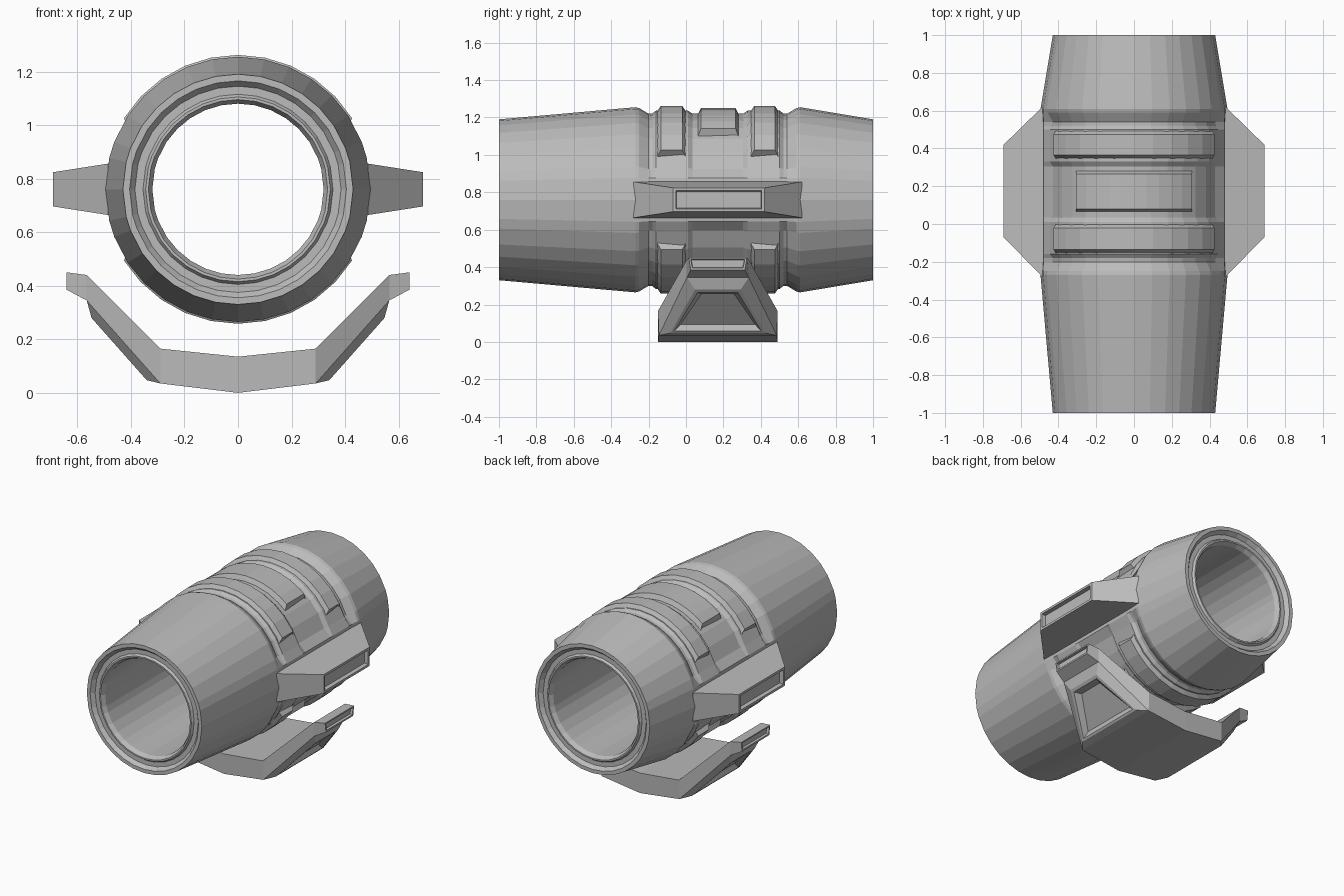
import bpy, bmesh, math

if "Cube" in bpy.data.objects:
    bpy.data.objects.remove(bpy.data.objects["Cube"])

grey = bpy.data.materials.new("mid_grey")
grey.diffuse_color = (0.5, 0.5, 0.5, 1)
grey.use_nodes = True
grey.node_tree.nodes["Principled BSDF"].inputs["Base Color"].default_value = grey.diffuse_color
CZ = 0.76  # height of the tube axis


def finish(name, bm):
    bmesh.ops.recalc_face_normals(bm, faces=bm.faces)
    me = bpy.data.meshes.new(name)
    bm.to_mesh(me)
    bm.free()
    me.materials.append(grey)
    ob = bpy.data.objects.new(name, me)
    bpy.context.collection.objects.link(ob)
    return ob


def loft(bm, rings, closed=False):
    """Skin rings of points; closed joins last ring to first, else caps the ends."""
    vs = [[bm.verts.new(p) for p in r] for r in rings]
    n = len(vs[0])
    pairs = list(zip(vs, vs[1:])) + ([(vs[-1], vs[0])] if closed else [])
    for a, b in pairs:
        for i in range(n):
            j = (i + 1) % n
            bm.faces.new((a[i], a[j], b[j], b[i]))
    if closed:
        return None
    bm.faces.new(vs[0])
    return bm.faces.new(vs[-1])


def inset(bm, face, thickness, depth):
    bmesh.ops.recalc_face_normals(bm, faces=bm.faces)
    bmesh.ops.inset_region(bm, faces=[face], thickness=thickness, depth=depth)


# Tube: lathe profile (y, radius beside the wings, radius in the waist)
outer = [(-1, .43, .43), (-.27, .495, .495), (-.25, .495, .49), (-.2, .492, .46),
         (-.18, .492, .462), (-.16, .492, .477), (.01, .492, .477), (.035, .492, .46),
         (.305, .492, .46), (.33, .492, .477), (.5, .492, .477), (.52, .492, .462),
         (.54, .492, .46), (.59, .495, .49), (.61, .495, .495), (1, .43, .43)]
rim = [(1, .405), (.975, .385), (.975, .355), (.99, .345), (.99, .335), (.96, .32)]
inner = [(y, r, r) for y, r in rim] + [(-y, r, r) for y, r in reversed(rim)]
angles = []
for k in range(32):
    a = k * 11.25
    off = (a + 90) % 180 - 90          # angle above or below the side axis
    if abs(abs(off) - 11.25) < .1:
        a += math.copysign(2.5, off)
    elif abs(abs(off) - 22.5) < .1:
        a -= math.copysign(1.5, off)
    angles.append(math.radians(a))
bm = bmesh.new()
rings = []
for y, side, waist in outer + inner:
    ring = []
    for a in angles:
        r = side if abs(math.sin(a)) < .3 else waist
        ring.append((r * math.cos(a), y, CZ + r * math.sin(a)))
    rings.append(ring)
loft(bm, rings, closed=True)
finish("tube", bm)


# Curved pads on the top and bottom of the waist
def pad(name, y0, y1, radius, half_angle, sign, bevel):
    n = 10
    bm = bmesh.new()
    rings = []
    for i in range(n + 1):
        t = math.radians(-half_angle + 2 * half_angle * i / n)
        top = t * (1 - 3 / half_angle)     # sloping ends
        ring = []
        for y, r, a in ((y0, .44, t), (y0, radius - .03, t),
                        (y0 + bevel, radius, top), (y1 - bevel, radius, top),
                        (y1, radius - .03, t), (y1, .44, t)):
            ring.append((r * math.sin(a), y, CZ + sign * r * math.cos(a)))
        rings.append(ring)
    loft(bm, rings)
    finish(name, bm)


for sign, where in ((1, "top"), (-1, "bottom")):
    pad("front_pad_" + where, -.155, .0, .502, 61, sign, .02)
    pad("rear_pad_" + where, .345, .495, .502, 61, sign, .02)
    pad("middle_pad_" + where, .065, .28, .49, 42, sign, .015)

# Side wings with a recessed slot in the tip
for s, side in ((1, "right"), (-1, "left")):
    bm = bmesh.new()
    rings = []
    for x, y0, y1, h in ((.44, -.28, .62, .1), (.485, -.28, .62, .096), (.69, -.07, .42, .064)):
        rings.append([(s * x, y0, CZ - h), (s * x, y1, CZ - h),
                      (s * x, y1, CZ + h), (s * x, y0, CZ + h)])
    tip = loft(bm, rings)
    inset(bm, tip, .022, 0)
    inset(bm, tip, .006, -.025)
    finish("wing_" + side, bm)

# Cradle: (x, outer z, inner z, outer half width, inner half width) along y centre 0.17
YC = .17
half = [(.29, .29, .035, .165, .315, .32), (.565, .565, .345, .44, .165, .165),
        (.64, .64, .385, .45, .145, .155)]
stations = [(-a, -b, c, d, e, f) for a, b, c, d, e, f in reversed(half)]
stations += [(0, 0, .0, .135, .32, .32)] + half
bm = bmesh.new()
rings = []
for xo, xi, zo, zi, wo, wi in stations:
    rings.append([(xo, YC - wo, zo), (xo, YC + wo, zo), (xi, YC + wi, zi), (xi, YC - wi, zi)])
loft(bm, rings)
bmesh.ops.recalc_face_normals(bm, faces=bm.faces)
bm.faces.ensure_lookup_table()
plates, tips = [], []
for f in bm.faces:
    c = f.calc_center_median()
    if abs(c.x) > .63:
        tips.append(f)
    elif .3 < abs(c.x) < .55 and f.normal.z < -.3 and abs(f.normal.y) < .3:
        plates.append(f)
for f in plates:                      # raised panel with a sunken centre
    inset(bm, f, .075, .03)
    inset(bm, f, .025, 0)
    inset(bm, f, .04, -.03)
for f in tips:                        # slot in each cradle tip
    inset(bm, f, .014, 0)
    inset(bm, f, .004, -.015)
finish("cradle", bm)
